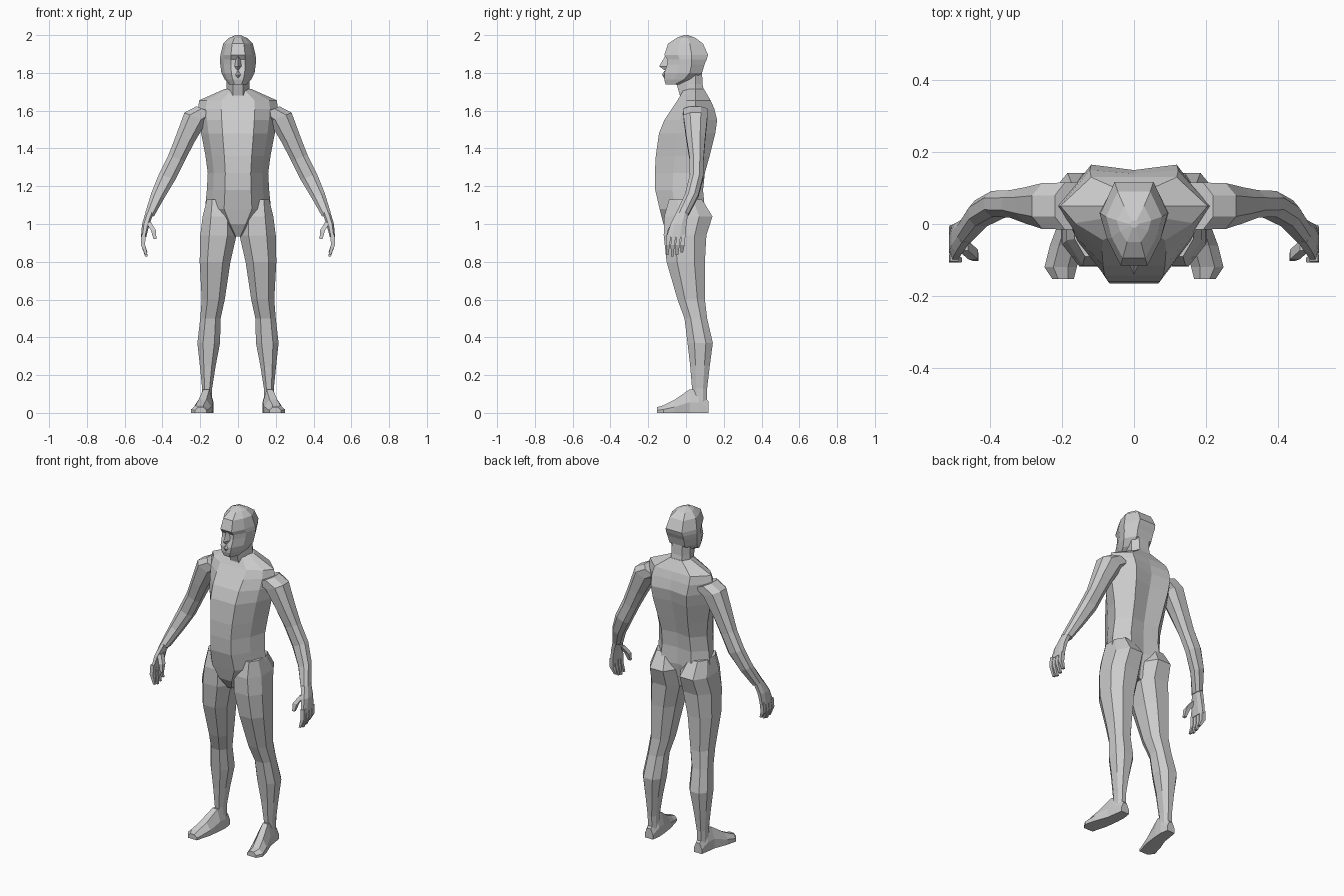
import bpy, bmesh
from mathutils import Vector


def loft(name, rings, mirror=False):
    """Skin a list of equal-length point rings into a flat-shaded capped tube."""
    bm = bmesh.new()
    vs = [[bm.verts.new(p) for p in r] for r in rings]
    n = len(vs[0])
    for a, b in zip(vs, vs[1:]):
        for i in range(n):
            j = (i + 1) % n
            bm.faces.new((a[i], a[j], b[j], b[i]))
    bm.faces.new(vs[0])
    bm.faces.new(vs[-1])
    bmesh.ops.recalc_face_normals(bm, faces=bm.faces)
    me = bpy.data.meshes.new(name)
    bm.to_mesh(me)
    bm.free()
    ob = bpy.data.objects.new(name, me)
    bpy.context.collection.objects.link(ob)
    if mirror:
        ob.modifiers.new("mirror", 'MIRROR')
    return ob


OCT = [(.5, -1), (1, -.45), (1, .45), (.5, 1), (-.5, 1), (-1, .45), (-1, -.45), (-.5, -1)]


def box_ring(z, x0, x1, y0, y1):
    cx, cy, a, b = (x0 + x1) / 2, (y0 + y1) / 2, (x1 - x0) / 2, (y1 - y0) / 2
    return [(cx + u * a, cy + v * b, z) for u, v in OCT]


def body_ring(z, w, yf, ys, yb, dip=0.0, f=.42):
    """Symmetric section: narrow front, widest at ys, back with a spine dip."""
    half = [(f * w, yf), (.8 * w, yf + .5 * (ys - yf)), (w, ys), (.58 * w, yb)]
    return ([(x, y, z) for x, y in half] + [(0, yb - dip, z)]
            + [(-x, y, z) for x, y in reversed(half)])


# Torso: z, half width, front y, side y, back y, spine dip
torso = [
    (.935, .03, -.08, .0, .05, 0),
    (1.0, .10, -.12, .0, .08, .02),
    (1.08, .175, -.14, .02, .10, .02),
    (1.18, .165, -.163, .02, .09, .01),
    (1.27, .16, -.165, .03, .10, .015),
    (1.36, .172, -.16, .04, .125, .02),
    (1.48, .195, -.143, .045, .155, .02),
    (1.55, .205, -.115, .05, .165, .015),
    (1.61, .212, -.075, .05, .15, .01),
    (1.655, .205, -.045, .05, .13, 0),
    (1.715, .07, -.01, .05, .095, 0),
]
loft("torso", [body_ring(*r) for r in torso])

# Neck
loft("neck", [body_ring(z, w, yf, .05, yb) for z, w, yf, yb in
              [(1.62, .075, -.045, .11), (1.68, .064, -.032, .10),
               (1.74, .06, -.05, .088), (1.80, .06, -.06, .085)]])

# Head
head = [
    (1.738, .045, -.108, -.06, -.03, 0),
    (1.765, .07, -.115, -.01, .04, 0),
    (1.80, .088, -.115, .02, .085, 0),
    (1.845, .094, -.10, .03, .098, 0),
    (1.872, .096, -.098, .03, .11, 0),
    (1.895, .093, -.115, .03, .117, 0),
    (1.955, .078, -.095, .02, .09, 0),
    (1.985, .048, -.05, .01, .05, 0),
    (2.0, .012, -.01, .0, .01, 0),
]
loft("head", [body_ring(*r, f=.4) for r in head])

# Nose and lips
loft("nose", [[(-w, -.09, z), (w, -.09, z), (0, y, z + dz)] for z, w, y, dz in
              [(1.89, .012, -.11, 0), (1.835, .024, -.142, 0), (1.815, .018, -.115, 0)]])
loft("lips", [[(-w, -.10, z), (w, -.10, z), (0, y, z)] for z, w, y in
              [(1.81, .02, -.115), (1.79, .032, -.127), (1.77, .02, -.115)]])

# Legs: z, inner x, outer x, front y, back y
legs = [
    (1.13, .05, .165, -.09, .085),
    (1.04, .012, .187, -.115, .14),
    (.94, .008, .20, -.118, .108),
    (.80, .04, .203, -.103, .10),
    (.60, .07, .192, -.045, .10),
    (.50, .092, .20, -.008, .112),
    (.37, .095, .215, .008, .142),
    (.25, .118, .202, .022, .126),
    (.13, .137, .19, .032, .112),
    (.05, .137, .19, .04, .11),
]
loft("legs", [box_ring(*r) for r in legs], mirror=True)

# Feet: y, centre x, half width, height
feet = [(.12, .163, .026, .06), (.07, .163, .034, .12), (.02, .168, .036, .125),
        (-.06, .188, .046, .07), (-.12, .204, .045, .04), (-.153, .197, .03, .03)]
loft("feet", [[(c + u * w, y, v * h) for u, v in
               [(-1, 0), (1, 0), (1, .45), (.45, 1), (-.45, 1), (-1, .45)]]
              for y, c, w, h in feet], mirror=True)

# Arms: centre x, y, z, half width across, half depth
arms = [(.165, .05, 1.60, .06, .065), (.225, .05, 1.565, .064, .064),
        (.28, .052, 1.45, .052, .05), (.325, .056, 1.35, .046, .038),
        (.375, .056, 1.25, .046, .036), (.425, .03, 1.15, .037, .036),
        (.468, -.02, 1.05, .025, .034)]
loft("arms", [[(x + .92 * u * a, y + v * b, z + .38 * u * a) for u, v in OCT]
              for x, y, z, a, b in arms], mirror=True)

# Palms
palm = [(.468, -.02, 1.06, .022, .032), (.488, -.04, 1.0, .02, .042),
        (.50, -.053, .93, .014, .05)]
loft("palms", [[(x + u * a, y + v * b, z) for u, v in OCT]
               for x, y, z, a, b in palm], mirror=True)


def finger(name, pts, r):
    loft(name, [[Vector(p) + Vector((u * r * k, v * r * k, 0))
                 for u, v in [(-1, -1), (1, -1), (1, 1), (-1, 1)]]
                for p, k in zip(pts, (1, .95, .55))], mirror=True)


# Curled fingers and thumb
for i in range(4):
    y = -.092 + .026 * i
    tip = (.835, .828, .835, .85)[i]
    finger(f"finger_{i + 1}", [(.50, y, .945), (.503, y - .004, .89),
                               (.485, y - .008, tip)], .0115)
finger("thumb", [(.475, -.06, 1.01), (.447, -.085, .965), (.44, -.095, .92)], .014)
